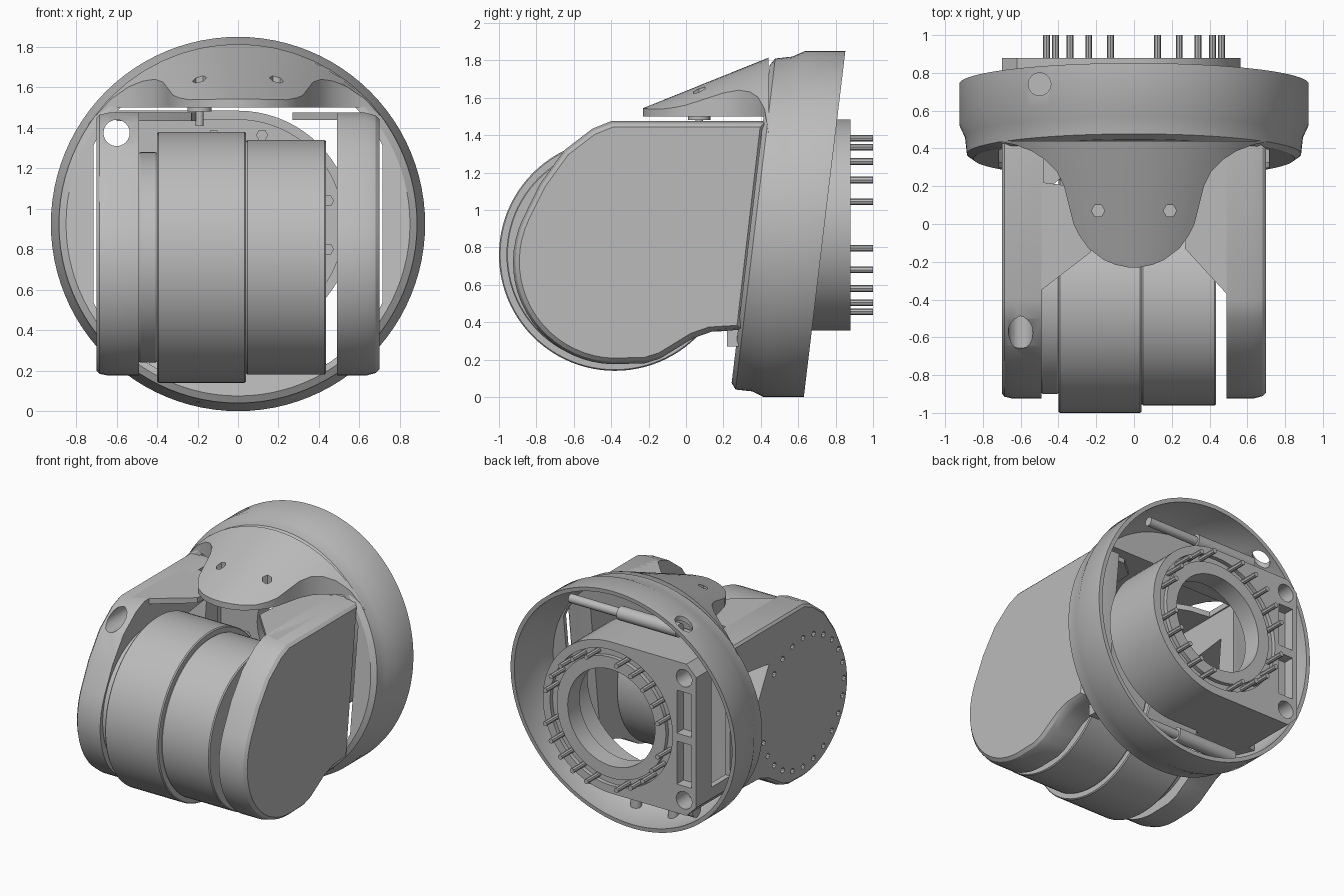
import bpy, bmesh
from math import sin, cos, pi, radians, sqrt

if "Cube" in bpy.data.objects:
    bpy.data.objects.remove(bpy.data.objects["Cube"])

grey = bpy.data.materials.new("plain grey")
grey.use_nodes = True
grey.diffuse_color = (0.5, 0.5, 0.5, 1)
grey.node_tree.nodes["Principled BSDF"].inputs["Base Color"].default_value = (0.5, 0.5, 0.5, 1)

MID = 0.92          # height of the mount axis
parts = []


def skin(name, rings, loop=False, caps=True):
    """Join rings of points into a solid."""
    bm = bmesh.new()
    rows = [[bm.verts.new(p) for p in ring] for ring in rings]
    n = len(rows[0])
    for i in range(len(rows) if loop else len(rows) - 1):
        a, b = rows[i], rows[(i + 1) % len(rows)]
        for j in range(n):
            k = (j + 1) % n
            bm.faces.new((a[j], a[k], b[k], b[j]))
    if caps and not loop:
        bm.faces.new(rows[0])
        bm.faces.new(rows[-1])
    bmesh.ops.recalc_face_normals(bm, faces=bm.faces)
    mesh = bpy.data.meshes.new(name)
    bm.to_mesh(mesh)
    bm.free()
    mesh.materials.append(grey)
    ob = bpy.data.objects.new(name, mesh)
    bpy.context.collection.objects.link(ob)
    parts.append(ob)
    return ob


def prism(name, pts, axis, *stations):
    """Extrude a 2D outline along an axis through (position, scale) stations."""
    c = [(min(p[i] for p in pts) + max(p[i] for p in pts)) / 2 for i in (0, 1)]
    rings = []
    for pos, s in stations:
        ring = []
        for p in pts:
            u, v = (c[i] + (p[i] - c[i]) * s for i in (0, 1))
            ring.append({"x": (pos, u, v), "y": (u, pos, v), "z": (u, v, pos)}[axis])
        rings.append(ring)
    return skin(name, rings)


def circle(u, v, r, n=64):
    return [(u + r * cos(2 * pi * i / n), v + r * sin(2 * pi * i / n)) for i in range(n)]


def rod(name, axis, u, v, r, a, b, n=24):
    return prism(name, circle(u, v, r, n), axis, (a, 1), (b, 1))


def box(name, x0, x1, y0, y1, z0, z1):
    return prism(name, [(x0, y0), (x1, y0), (x1, y1), (x0, y1)], "z", (z0, 1), (z1, 1))


def lathe(name, profile, lean=0.0, mid=MID, n=96):
    """Spin a closed (radius, depth) profile about the y axis, leaning back with height."""
    rings = []
    for i in range(n):
        a = 2 * pi * i / n
        rings.append([(r * sin(a), d + lean * (mid + r * cos(a)), mid + r * cos(a))
                      for r, d in profile])
    return skin(name, rings, loop=True)


def cut(ob, *cutters):
    for c in cutters:
        c.hide_render = True
        m = ob.modifiers.new("cut", "BOOLEAN")
        m.operation, m.solver, m.object = "DIFFERENCE", "EXACT", c
    deps = bpy.context.evaluated_depsgraph_get()
    mesh = bpy.data.meshes.new_from_object(ob.evaluated_get(deps))
    ob.modifiers.clear()
    ob.data = mesh
    mesh.materials.clear()
    mesh.materials.append(grey)
    for c in cutters:
        parts.remove(c)
        bpy.data.objects.remove(c)


# Leaning round shell with an open back and a front wall
shell = lathe("ring_shell", [(.925, .63), (.925, .415), (.895, .35), (.885, .26), (.85, .235),
                             (.3, .235), (.3, .265), (.83, .265), (.86, .35), (.895, .43),
                             (.895, .63)], 0.12, 0.925)
opening = [(max(-.715, min(.715, x)), max(.2, min(1.5, z))) for x, z in circle(0, .925, .82)]
cut(shell, prism("opening_cutter", opening, "y", (0, 1), (1, 1)),
    rod("rim_hole_cutter", "z", -.5, .74, .06, 1.5, 2),
    rod("wall_hole_cutter", "y", -.4, 1.58, .04, .2, .6))

# Rounded tongue sloping forward from the top of the shell
outline = [(-.23, .03), (-.215, .1), (-.19, .16), (-.13, .24), (-.06, .29), (0, .32), (.1, .345),
           (.2, .37), (.28, .41), (.34, .47), (.385, .54), (.42, .63), (.44, .74)]
rings = []
for y, w in outline:
    radius = .615 + (y + .24) * .403
    xs = [w * (t / 8 - 1) for t in range(17)]
    top = [(x, y, .925 + sqrt(radius ** 2 - x * x)) for x in xs]
    low = [(x, y, min(1.5, z - .03)) for x, y, z in reversed(top)]
    rings.append(top + low)
tongue = skin("top_tongue", rings)
cut(tongue, *[rod("screw_recess_cutter", "z", x, .07, .035, 1.58, 1.8, 6) for x in (-.19, .19)])
rod("tongue_clip_stem", "z", -.19, .07, .02, 1.41, 1.5)
rod("tongue_clip_head", "z", -.19, .07, .06, 1.48, 1.5)


# Side arms
def arm_outline(back_top, back_low):
    nose = [(-.38 + .545 * cos(radians(a)), .72 + .545 * sin(radians(a)))
            for a in range(155, 276, 6)]
    return ([(back_top, 1.475), (-.4, 1.475), (-.5, 1.435), (-.65, 1.32), (-.78, 1.14)] + nose +
            [(-.22, .18), (-.14, .205), (-.05, .26), (.04, .315), (.14, .35), (back_low, .36)])


prism("left_arm", arm_outline(.43, .3), "x", (.49, 1), (.63, 1), (.68, .98), (.7, .95))
right_arm = prism("right_arm", arm_outline(.46, .46), "x",
                  (-.49, 1), (-.64, 1), (-.685, .985), (-.7, .96))
screws = [rod("arm_screw_cutter", "x", -.38 + .48 * cos(a), .74 + .48 * sin(a), .02, -.75, -.67, 10)
          for a in [radians(15 * i) for i in range(3, 24)]]
cut(right_arm, rod("cable_hole_cutter", "y", -.6, 1.375, .065, -1.2, 1),
    prism("arm_window_cutter", [(.33, 1.22), (.02, 1.18), (.28, .7)], "x", (-.8, 1), (-.4, 1)),
    *screws)

# Stacked motor drums between the arms
for name, r, a, b in (("drum_collar", .52, -.49, -.4), ("large_drum", .62, -.4, .04),
                      ("small_drum", .58, .04, .435)):
    prism(name, circle(-.38, .76, r, 96), "x", (a, .99), (a + .008, 1), (b - .008, 1), (b, .99))


# Rear mount: round on one side, square on the other
def mount_outline(r, side):
    arc = [(r * cos(a), MID + r * sin(a)) for a in [radians(5 * i - 90) for i in range(37)]]
    return arc + [(side + .08, MID + r), (side, MID + r - .08),
                  (side, MID - r + .08), (side + .08, MID - r)]


mount = prism("rear_mount", mount_outline(.565, -.7), "y", (.42, 1), (.88, 1))
cut(mount, prism("cavity_cutter", mount_outline(.52, -.66), "y", (.3, 1), (.74, 1)),
    rod("bore_cutter", "y", 0, MID, .36, .3, 1, 64),
    lathe("groove_cutter", [(.45, .85), (.505, .85), (.505, 1), (.45, 1)]),
    box("side_window_cutter", -.8, -.5, .48, .7, .52, 1.32),
    *[rod("corner_hole_cutter", "y", -.6, z, .065, .3, 1) for z in (1.375, .465)],
    *[box("pocket_cutter", -.66, -.54, .8, 1, z, z + .32) for z in (.57, .95)])

# Contact pins and flange screws in circles
for i in range(24):
    a = radians(15 * i)
    if i % 6:
        rod("contact_pin", "y", .48 * cos(a), MID + .48 * sin(a), .018, .84, 1, 8)
    if i % 2:
        rod("flange_screw", "y", .46 * cos(a), MID + .46 * sin(a), .03, .71, .75, 6)

# Gussets joining arms and mount
prism("top_right_gusset", [(-.6, -.4), (-.49, -.35), (-.23, -.15), (-.2, .15), (-.33, .2),
                           (-.48, .22), (-.48, .45), (-.6, .45)], "z", (1.435, 1), (1.475, 1))
prism("top_left_gusset", [(.6, -.4), (.49, -.37), (.27, -.13), (.3, .3), (.42, .4), (.6, .4)],
      "z", (1.44, 1), (1.475, 1))
prism("bottom_gusset", [(-.6, .15), (-.49, .15), (-.2, .42), (-.2, .5), (-.6, .5)],
      "z", (.355, 1), (.39, 1))

# Cross rods inside the shell, bottom posts and side tab
for name, y, z in (("upper", .7, 1.62), ("lower", .5, .2)):
    rod(name + "_thick_rod", "x", y, z, .05, -.44, .05)
    rod(name + "_thin_rod", "x", y, z, .032, .05, .46)
for x in (-.18, .13):
    rod("bottom_post", "z", x, .4, .04, .045, .21)
box("bottom_tab", .5, .58, .22, .28, .27, .36)

# Smooth curved surfaces while keeping edges sharp
for ob in bpy.context.view_layer.objects:
    ob.select_set(ob in parts)
bpy.context.view_layer.objects.active = parts[0]
bpy.ops.object.shade_smooth_by_angle(angle=radians(28))
